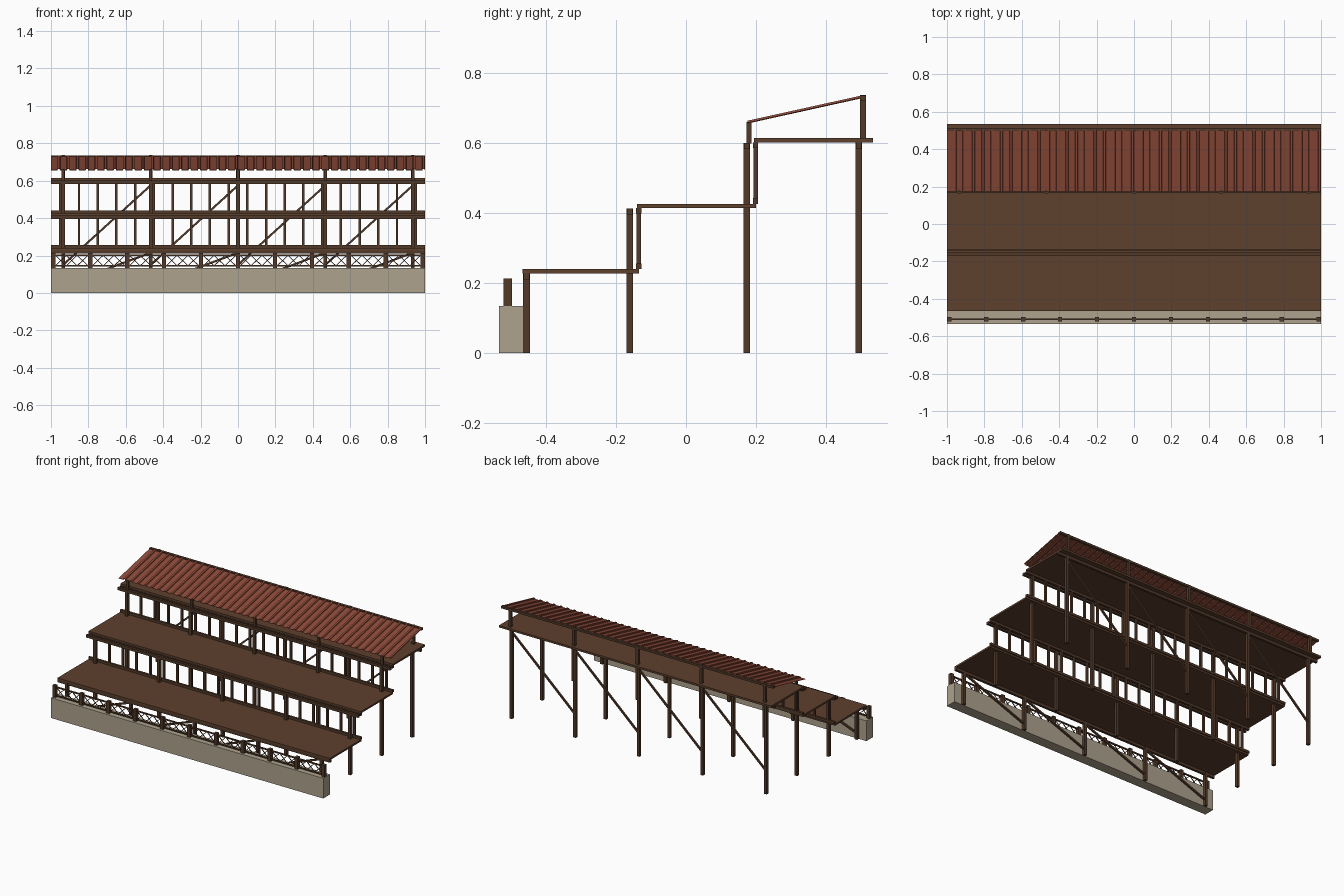
import bpy, bmesh
from mathutils import Vector, Matrix

if "Cube" in bpy.data.objects:
    bpy.data.objects.remove(bpy.data.objects["Cube"])


def material(name, rgb):
    m = bpy.data.materials.new(name)
    m.diffuse_color = (*rgb, 1)
    m.use_nodes = True
    m.node_tree.nodes["Principled BSDF"].inputs["Base Color"].default_value = m.diffuse_color
    return m


DECK = material("deck_wood", (0.11, 0.052, 0.027))
FRAME = material("frame_wood", (0.085, 0.042, 0.023))
ROOF = material("roof_red", (0.27, 0.07, 0.042))
STONE = material("concrete", (0.42, 0.36, 0.27))


class Part:
    """Collects boxes and bars into one named object."""

    def __init__(self, name, mat):
        self.name, self.mat, self.bm = name, mat, bmesh.new()

    def box(self, x0, x1, y0, y1, z0, z1):
        size = Matrix.Diagonal((x1 - x0, y1 - y0, z1 - z0, 1))
        mid = Vector(((x0 + x1) / 2, (y0 + y1) / 2, (z0 + z1) / 2))
        bmesh.ops.create_cube(self.bm, size=1, matrix=Matrix.Translation(mid) @ size)

    def bar(self, a, b, w):
        a, b = Vector(a), Vector(b)
        d = b - a
        rot = d.to_track_quat('X', 'Z').to_matrix().to_4x4()
        size = Matrix.Diagonal((d.length, w, w, 1))
        bmesh.ops.create_cube(self.bm, size=1,
                              matrix=Matrix.Translation((a + b) / 2) @ rot @ size)

    def done(self):
        me = bpy.data.meshes.new(self.name)
        self.bm.to_mesh(me)
        self.bm.free()
        me.materials.append(self.mat)
        ob = bpy.data.objects.new(self.name, me)
        bpy.context.collection.objects.link(ob)
        return ob


XS = [-0.935, -0.467, 0, 0.467, 0.935]

# Front retaining wall
p = Part("front_wall", STONE)
p.box(-1, 1, -0.534, -0.464, 0, 0.134)
p.done()

# Fence posts, rails and crossed lattice
posts = [-0.988 + 0.1976 * i for i in range(11)]
p = Part("fence_posts", FRAME)
for x in posts:
    p.box(x - 0.0115, x + 0.0115, -0.52, -0.497, 0.134, 0.213)
p.done()
p = Part("fence_rails", FRAME)
for z in (0.145, 0.201):
    p.box(-0.99, 0.99, -0.5125, -0.5045, z - 0.004, z + 0.004)
p.done()
p = Part("fence_lattice", FRAME)
for x0, x1 in zip(posts, posts[1:]):
    a, step = x0 + 0.0115, (x1 - x0 - 0.023) / 3
    for k in range(3):
        l, r = a + k * step, a + (k + 1) * step
        p.bar((l, -0.5085, 0.145), (r, -0.5085, 0.201), 0.004)
        p.bar((l, -0.5085, 0.201), (r, -0.5085, 0.145), 0.004)
p.done()

# Stepped decks
for name, y0, y1, z0, z1 in (("lower_deck", -0.466, -0.134, 0.228, 0.240),
                             ("middle_deck", -0.140, 0.200, 0.414, 0.426),
                             ("upper_deck", 0.194, 0.534, 0.601, 0.614)):
    p = Part(name, DECK)
    p.box(-1, 1, y0, y1, z0, z1)
    p.done()

# Column rows with a beam along the top of each
p, b = Part("columns", FRAME), Part("row_beams", FRAME)
for y, h in ((-0.455, 0.228), (-0.160, 0.413), (0.173, 0.600), (0.493, 0.601)):
    for x in XS:
        p.box(x - 0.0095, x + 0.0095, y - 0.0095, y + 0.0095, 0, h)
    b.box(-1, 1, y - 0.008, y + 0.008, h - 0.018, h)
p.done()
b.done()

# Diagonal braces in the front and back rows
p = Part("diagonal_braces", FRAME)
for y, lo, hi in ((-0.455, 0.04, 0.215), (0.493, 0.15, 0.575)):
    for x0, x1 in zip(XS, XS[1:]):
        p.bar((x0, y, lo), (x1, y, hi), 0.011)
p.done()

# Open risers between decks: studs with sill and head plates
for name, y, z0, z1 in (("lower_riser", -0.1345, 0.240, 0.414),
                        ("upper_riser", 0.1985, 0.426, 0.601)):
    p = Part(name, FRAME)
    for i in range(20):
        x = -0.95 + 0.1 * i
        p.box(x - 0.0065, x + 0.0065, y - 0.0065, y + 0.0065, z0, z1)
    for z in (z0, z1 - 0.016):
        p.box(-1, 1, y - 0.0075, y + 0.0075, z, z + 0.016)
    p.done()

# Roof posts and ridge beam
p = Part("roof_posts", FRAME)
for x in XS:
    p.box(x - 0.008, x + 0.008, 0.173, 0.187, 0.598, 0.659)
    p.box(x - 0.0095, x + 0.0095, 0.497, 0.514, 0.614, 0.737)
p.done()
p = Part("ridge_beam", FRAME)
p.box(-1, 1, 0.497, 0.514, 0.721, 0.735)
p.done()

# Ribbed sloping roof: stepped profile swept from eave to ridge
prof = []
N = 40
for i in range(N):
    x = -1 + 2 * i / N
    prof += [(x, 0), (x + 0.034, 0), (x + 0.036, 0.006), (x + 0.048, 0.006)]
prof.append((1, 0))
bm = bmesh.new()
rows = [[bm.verts.new((x, y, z + dz)) for x, dz in prof]
        for y, z in ((0.175, 0.657), (0.505, 0.730))]
for i in range(len(prof) - 1):
    bm.faces.new((rows[0][i], rows[0][i + 1], rows[1][i + 1], rows[1][i]))
me = bpy.data.meshes.new("ribbed_roof")
bm.to_mesh(me)
bm.free()
me.materials.append(ROOF)
roof = bpy.data.objects.new("ribbed_roof", me)
bpy.context.collection.objects.link(roof)
s = roof.modifiers.new("thickness", 'SOLIDIFY')
s.thickness, s.offset = 0.002, -1
